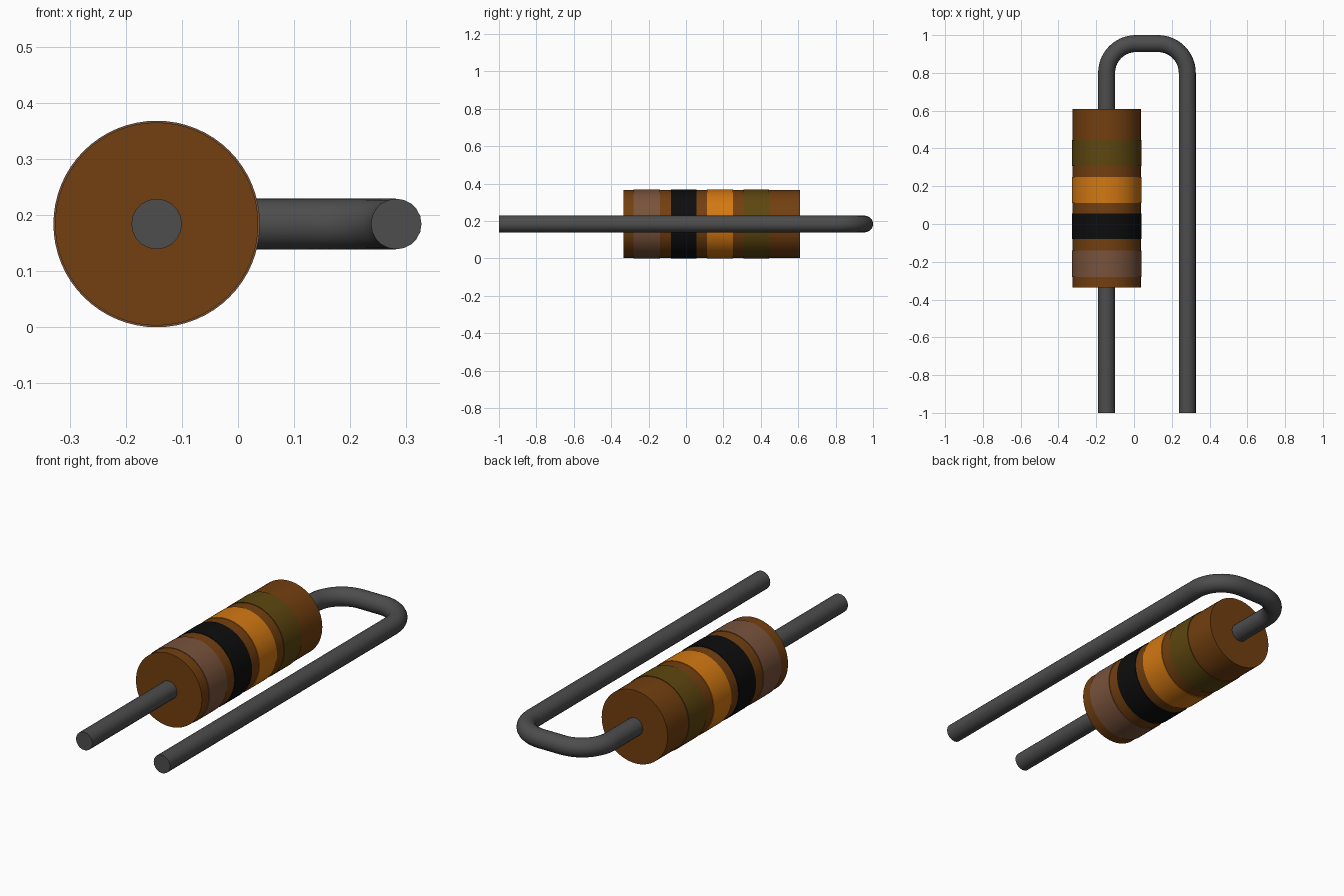
import bpy, math

cube = bpy.data.objects.get("Cube")
if cube:
    bpy.data.objects.remove(cube, do_unlink=True)

AXIS_X, AXIS_Z = -0.145, 0.184   # body axis
FAR_X = 0.282                    # returning leg
WIRE_R, BEND_R = 0.045, 0.155


def material(name, rgb):
    m = bpy.data.materials.new(name)
    m.use_nodes = True
    m.diffuse_color = (*rgb, 1)
    bsdf = m.node_tree.nodes["Principled BSDF"]
    bsdf.inputs["Base Color"].default_value = (*rgb, 1)
    bsdf.inputs["Roughness"].default_value = 0.6
    return m


def finish(obj, name, mat):
    obj.name = name
    obj.data.materials.clear()
    obj.data.materials.append(mat)
    bpy.ops.object.shade_smooth_by_angle(angle=math.radians(35))


def cylinder_y(name, y0, y1, radius, mat):
    bpy.ops.mesh.primitive_cylinder_add(
        vertices=64, radius=radius, depth=y1 - y0,
        location=(AXIS_X, (y0 + y1) / 2, AXIS_Z), rotation=(math.pi / 2, 0, 0))
    finish(bpy.context.object, name, mat)


# Body and its colour bands, slightly proud of the surface
cylinder_y("body", -0.335, 0.61, 0.181, material("brown", (0.17, 0.05, 0.005)))
bands = [
    ("front_band", -0.28, -0.14, "dusty brown", (0.19, 0.085, 0.045)),
    ("second_band", -0.08, 0.055, "black", (0.004, 0.004, 0.004)),
    ("third_band", 0.112, 0.25, "orange", (0.65, 0.19, 0.006)),
    ("rear_band", 0.308, 0.445, "olive", (0.11, 0.062, 0.005)),
]
for name, y0, y1, colour, rgb in bands:
    cylinder_y(name, y0, y1, 0.184, material(colour, rgb))

# Lead wire: straight through the body, round two bends and back
STEPS = 14
bend_y = 1 - WIRE_R - BEND_R
path = [(AXIS_X, -1)]
for cx, start in ((AXIS_X + BEND_R, math.pi), (FAR_X - BEND_R, math.pi / 2)):
    for i in range(STEPS + 1):
        a = start - math.pi / 2 * i / STEPS
        path.append((cx + BEND_R * math.cos(a), bend_y + BEND_R * math.sin(a)))
path.append((FAR_X, -1))

curve = bpy.data.curves.new("lead_wire", "CURVE")
curve.dimensions = "3D"
curve.fill_mode = "FULL"
curve.bevel_depth = WIRE_R
curve.bevel_resolution = 8
curve.use_fill_caps = True
spline = curve.splines.new("POLY")
spline.points.add(len(path) - 1)
for point, (x, y) in zip(spline.points, path):
    point.co = (x, y, AXIS_Z, 1)
wire = bpy.data.objects.new("lead_wire", curve)
bpy.context.collection.objects.link(wire)
bpy.ops.object.select_all(action="DESELECT")
wire.select_set(True)
bpy.context.view_layer.objects.active = wire
bpy.ops.object.convert(target="MESH")
finish(bpy.context.object, "lead_wire", material("dark grey metal", (0.074, 0.074, 0.074)))
